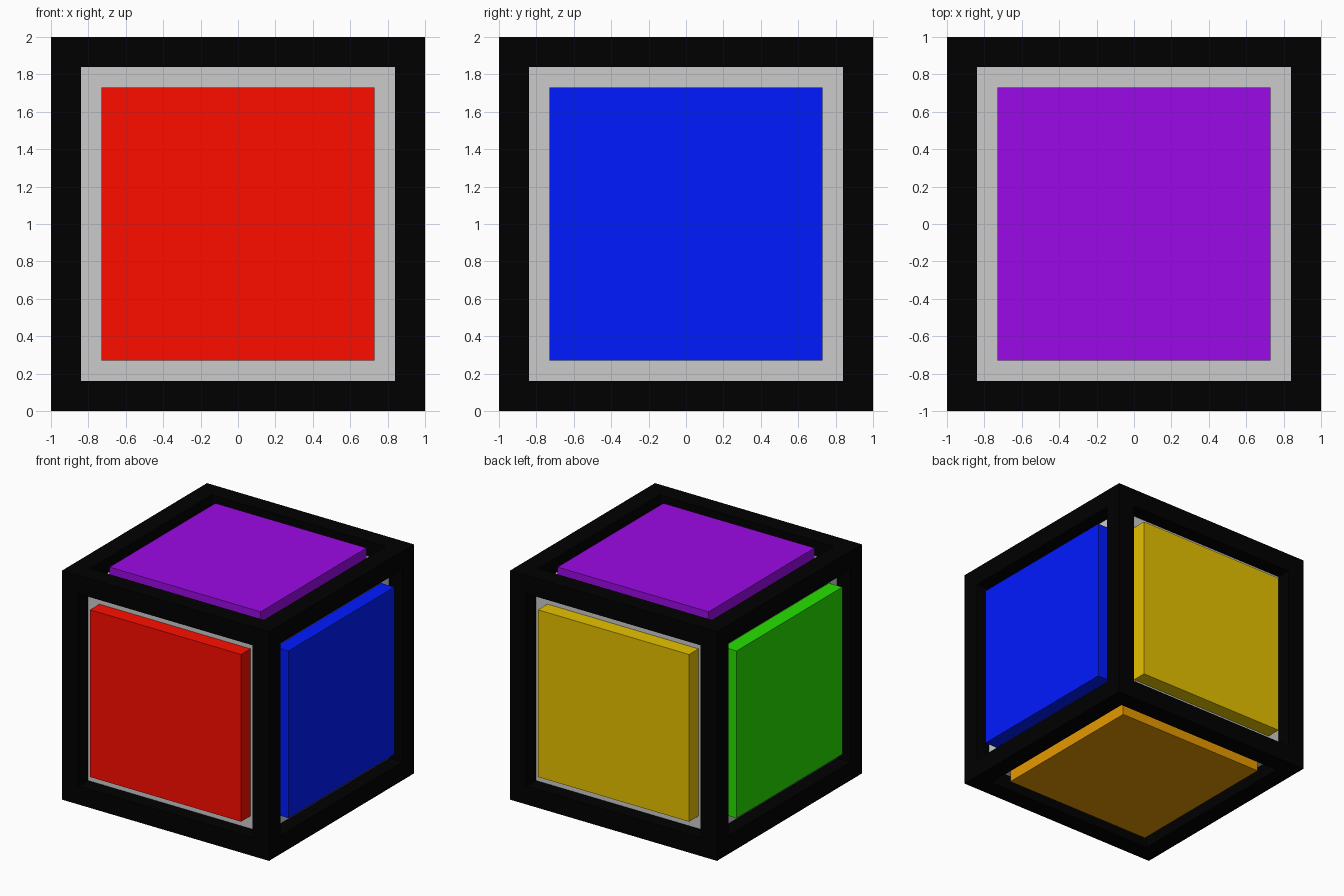
import bpy
import bmesh
from mathutils import Vector

if "Cube" in bpy.data.objects:
    bpy.data.objects.remove(bpy.data.objects["Cube"])

CENTRE = Vector((0, 0, 1))
BAR = 0.16       # frame bar width
DEPTH = 0.13     # recess depth, also panel thickness
PANEL = 1.46     # panel side length


def paint(obj, name, rgb):
    mat = bpy.data.materials.new(name)
    mat.diffuse_color = (*rgb, 1)
    mat.use_nodes = True
    mat.node_tree.nodes["Principled BSDF"].inputs["Base Color"].default_value = mat.diffuse_color
    obj.data.materials.append(mat)


def add_box(name, location, size):
    bpy.ops.mesh.primitive_cube_add(size=1, location=location)
    obj = bpy.context.object
    obj.name = name
    obj.scale = size
    bpy.ops.object.transform_apply(location=False, rotation=False, scale=True)
    return obj


# Black frame: inset every cube face, push it inward, open the recess floors
bm = bmesh.new()
bmesh.ops.create_cube(bm, size=2)
sides = bm.faces[:]
bmesh.ops.inset_individual(bm, faces=sides, thickness=BAR, use_even_offset=True)
for face in sides:
    inward = -face.normal.copy()
    new = bmesh.ops.extrude_discrete_faces(bm, faces=[face])["faces"][0]
    bmesh.ops.translate(bm, verts=new.verts[:], vec=inward * DEPTH)
    bmesh.ops.delete(bm, geom=[new], context='FACES_ONLY')
bmesh.ops.recalc_face_normals(bm, faces=bm.faces[:])
mesh = bpy.data.meshes.new("frame")
bm.to_mesh(mesh)
bm.free()
frame = bpy.data.objects.new("frame", mesh)
frame.location = CENTRE
bpy.context.collection.objects.link(frame)
paint(frame, "black", (0, 0, 0))

# Grey core that closes the recesses
core_size = 2 - 2 * DEPTH
add_box("core", CENTRE, (core_size,) * 3)

# Six coloured panels, flush with the frame
panels = [
    ("front_panel", (0, -1, 0), "red", (1.0, 0.004, 0.0)),
    ("back_panel", (0, 1, 0), "yellow", (0.80, 0.54, 0.0)),
    ("right_panel", (1, 0, 0), "blue", (0.0, 0.01, 1.0)),
    ("left_panel", (-1, 0, 0), "green", (0.02, 0.75, 0.0)),
    ("top_panel", (0, 0, 1), "purple", (0.33, 0.003, 0.80)),
    ("bottom_panel", (0, 0, -1), "orange", (0.80, 0.32, 0.0)),
]
for name, direction, colour, rgb in panels:
    size = [DEPTH if d else PANEL for d in direction]
    obj = add_box(name, CENTRE + Vector(direction) * (1 - DEPTH / 2), size)
    paint(obj, colour, rgb)
